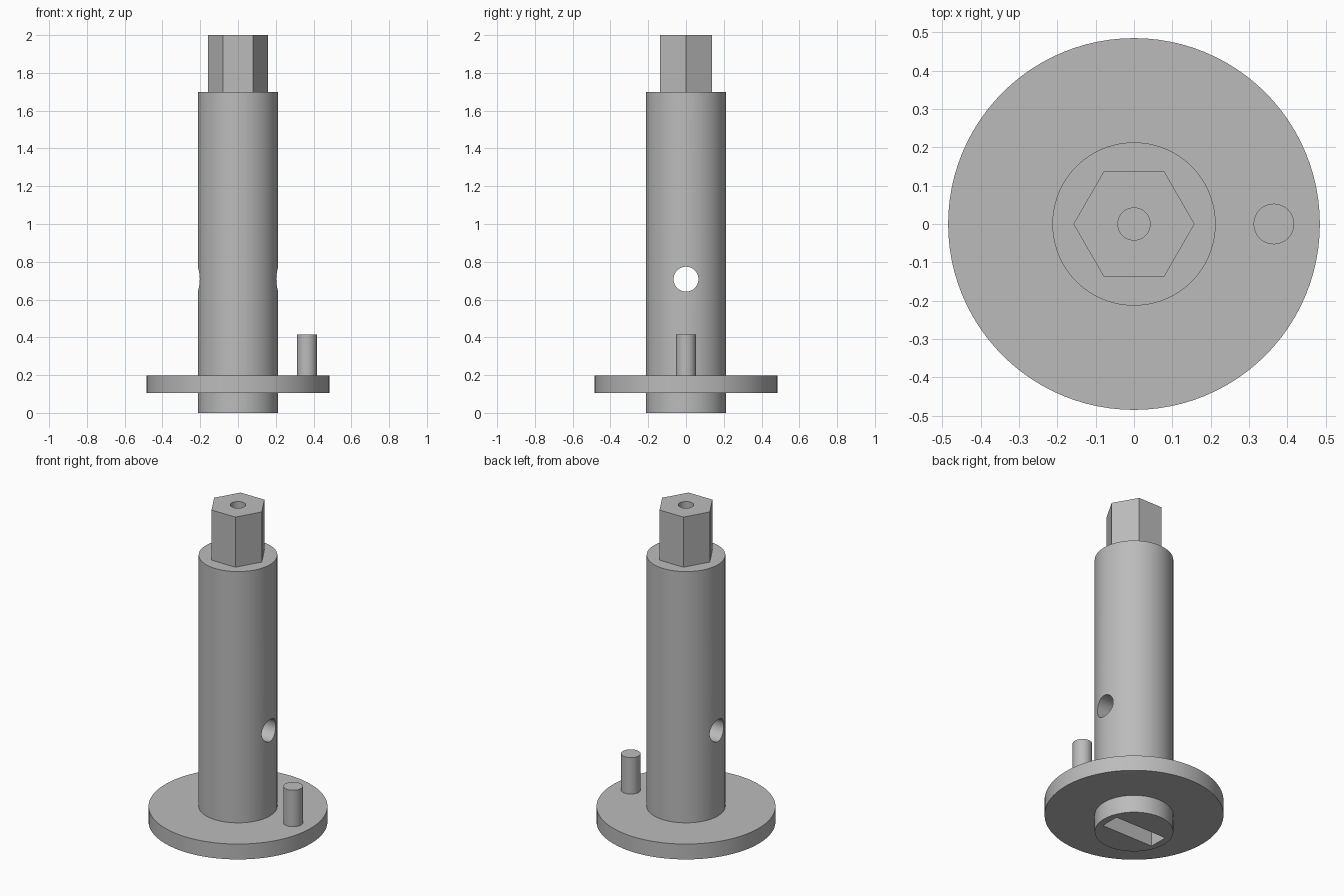
import bpy
import math

if "Cube" in bpy.data.objects:
    bpy.data.objects.remove(bpy.data.objects["Cube"])

steel = bpy.data.materials.new("steel grey")
steel.diffuse_color = (0.5, 0.5, 0.5, 1)
steel.use_nodes = True
steel.node_tree.nodes["Principled BSDF"].inputs["Base Color"].default_value = steel.diffuse_color


def cylinder(name, radius, z0, z1, x=0.0, sides=96, turn=0.0):
    bpy.ops.mesh.primitive_cylinder_add(
        vertices=sides, radius=radius, depth=z1 - z0,
        location=(x, 0, (z0 + z1) / 2), rotation=(0, 0, turn))
    ob = bpy.context.object
    ob.name = name
    ob.data.materials.append(steel)
    return ob


def cut(target, cutter):
    """Subtract the cutter from the target and discard the cutter."""
    mod = target.modifiers.new("cut", 'BOOLEAN')
    mod.operation = 'DIFFERENCE'
    mod.solver = 'EXACT'
    mod.object = cutter
    bpy.context.view_layer.objects.active = target
    bpy.ops.object.modifier_apply(modifier=mod.name)
    bpy.data.objects.remove(cutter, do_unlink=True)


def smooth(ob):
    bpy.ops.object.select_all(action='DESELECT')
    ob.select_set(True)
    bpy.context.view_layer.objects.active = ob
    bpy.ops.object.shade_smooth_by_angle(angle=math.radians(30))


# Main shaft with a cross hole along x and a rectangular slot underneath
shaft = cylinder("shaft", 0.213, 0, 1.7)
cross = cylinder("cross_hole_cutter", 0.066, -0.5, 0.5, sides=48)
cross.rotation_euler = (0, math.pi / 2, 0)
cross.location = (0, 0, 0.708)
cut(shaft, cross)
bpy.ops.mesh.primitive_cube_add(size=1, location=(0, 0, 0))
slot = bpy.context.object
slot.scale = (0.345, 0.115, 0.4)
slot.data.materials.append(steel)
cut(shaft, slot)

# Hexagonal drive end with a blind centre hole
hex_end = cylinder("hex_end", 0.158, 1.7, 2.0, sides=6, turn=math.pi / 2)
cut(hex_end, cylinder("centre_hole_cutter", 0.042, 1.75, 2.1, sides=48))

# Round flange fitted around the shaft
flange = cylinder("flange", 0.485, 0.105, 0.197)
cut(flange, cylinder("flange_bore_cutter", 0.2125, 0, 0.4))

# Off-centre peg standing on the flange
peg = cylinder("peg", 0.053, 0.19, 0.415, x=0.365, sides=48)

for part in (shaft, hex_end, flange, peg):
    smooth(part)
